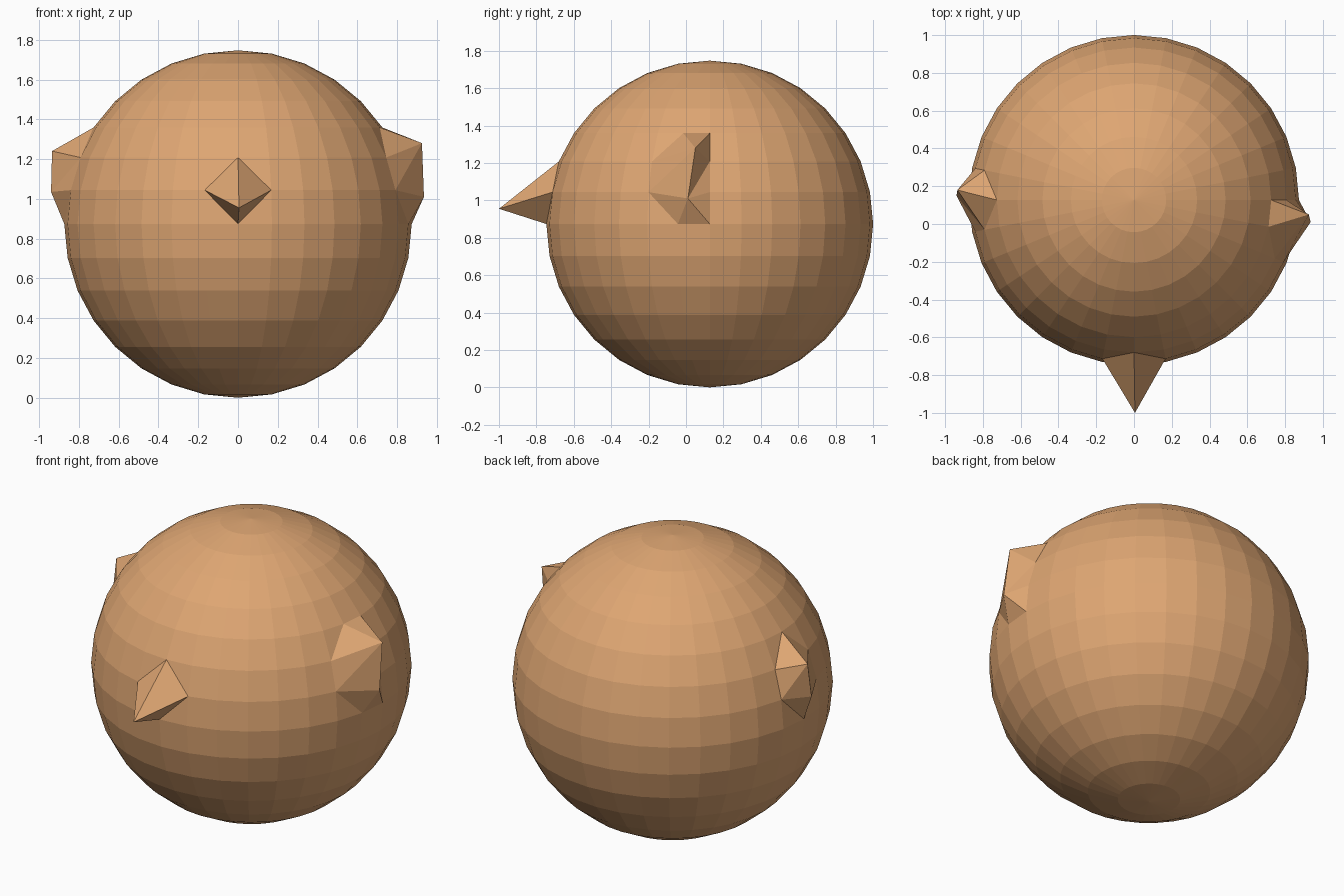
import bpy, bmesh, math
from mathutils import Vector

if "Cube" in bpy.data.objects:
    bpy.data.objects.remove(bpy.data.objects["Cube"])

R = 0.8735
CENTRE = Vector((0, 0.127, R))
STEP = math.radians(11.25)          # 32 segments, 16 rings

skin = bpy.data.materials.new("tan skin")
skin.diffuse_color = (0.73, 0.38, 0.17, 1)
skin.use_nodes = True
skin.node_tree.nodes["Principled BSDF"].inputs["Base Color"].default_value = skin.diffuse_color

bm = bmesh.new()
bmesh.ops.create_uvsphere(bm, u_segments=32, v_segments=16, radius=R)
bmesh.ops.translate(bm, verts=bm.verts, vec=CENTRE)


def grid_vert(seg, ring):
    """Sphere vertex by segment (0 = +x, counter-clockwise) and ring above the equator."""
    a, e = seg * STEP, ring * STEP
    p = CENTRE + R * Vector((math.cos(a) * math.cos(e), math.sin(a) * math.cos(e), math.sin(e)))
    return min(bm.verts, key=lambda v: (v.co - p).length)


def pull(targets, through=()):
    """Pull grid points outward; fold the quads around them.
    Quads holding a corner in 'through' fold from the tip to that corner."""
    tips = {grid_vert(*k): Vector(p) for k, p in targets.items()}
    corners = [grid_vert(*k) for k in through]
    for face in {f for v in tips for f in v.link_faces}:
        vs = list(face.verts)
        tip = next(v for v in vs if v in tips)
        i = vs.index(tip)
        if vs[(i + 2) % 4] in corners:
            pair = (tip, vs[(i + 2) % 4])
        else:
            pair = (vs[(i + 1) % 4], vs[(i + 3) % 4])
        bmesh.utils.face_split(face, *pair)
    for v, p in tips.items():
        v.co = p


# nose
pull({(24, 1): (0.005, -1.0, 0.955)})
# right-hand ear, swept back
pull({(-1, 2): (0.925, 0.05, 1.28), (-1, 1): (0.935, 0.01, 1.01)},
     through=[(0, 3), (0, 0)])
# left-hand ear
pull({(16, 2): (-0.935, 0.18, 1.24), (16, 1): (-0.94, 0.15, 1.035)})

bmesh.ops.recalc_face_normals(bm, faces=bm.faces)
mesh = bpy.data.meshes.new("head")
bm.to_mesh(mesh)
bm.free()
mesh.materials.append(skin)
head = bpy.data.objects.new("head", mesh)
bpy.context.collection.objects.link(head)
